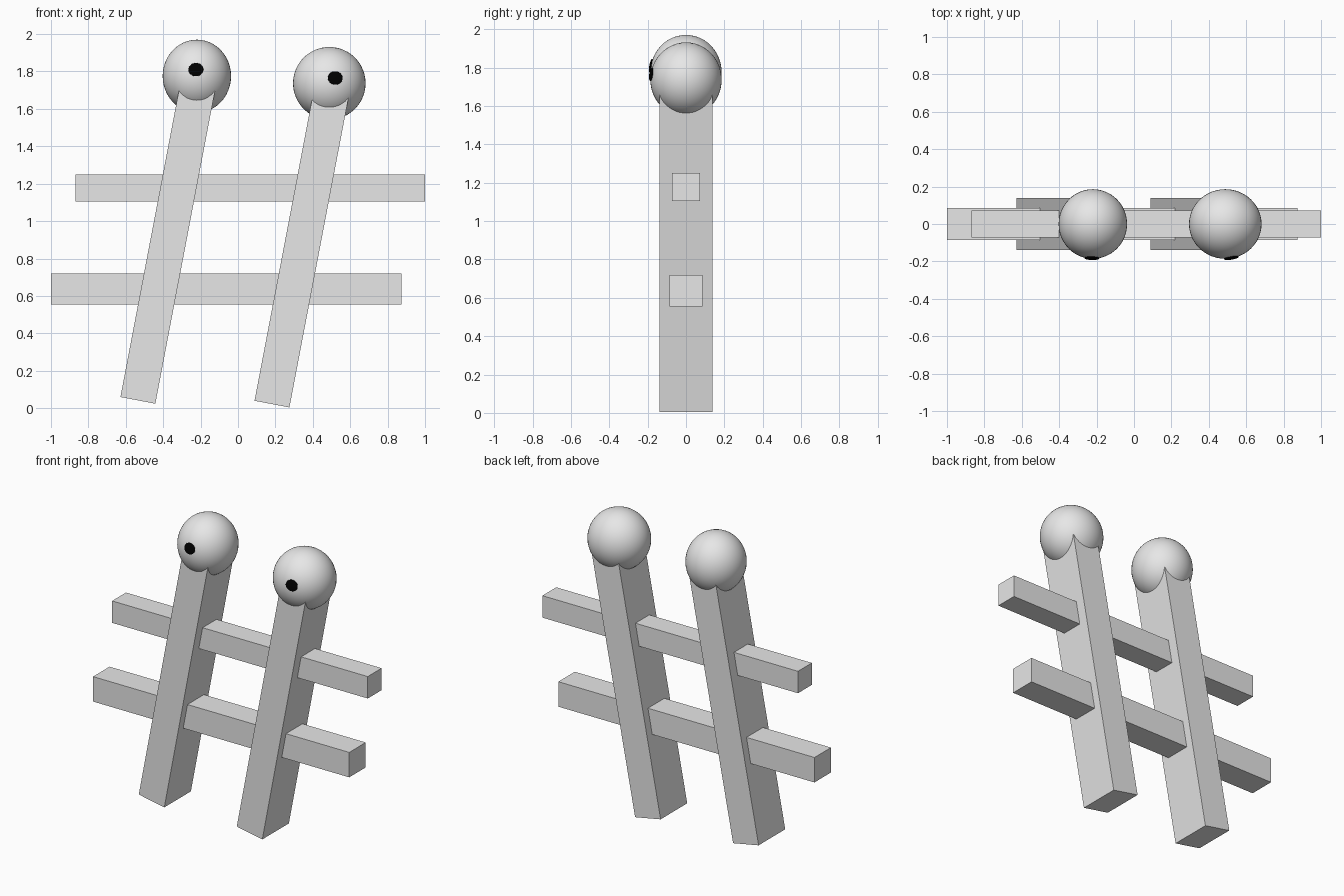
import bpy
from math import radians
from mathutils import Vector

cube = bpy.data.objects.get("Cube")
if cube:
    bpy.data.objects.remove(cube, do_unlink=True)


def material(name, color):
    mat = bpy.data.materials.new(name)
    mat.use_nodes = True
    mat.diffuse_color = color
    mat.node_tree.nodes["Principled BSDF"].inputs["Base Color"].default_value = color
    return mat


grey = material("light grey", (0.8, 0.8, 0.8, 1))
black = material("black", (0.0, 0.0, 0.0, 1))


def box(name, center, size, tilt=0):
    bpy.ops.mesh.primitive_cube_add(size=1, location=center, rotation=(0, tilt, 0))
    ob = bpy.context.object
    ob.name = name
    ob.scale = size
    ob.data.materials.append(grey)


def ball(name, center, radii, mat, segments=48, rings=24):
    bpy.ops.mesh.primitive_uv_sphere_add(segments=segments, ring_count=rings,
                                         radius=1, location=center)
    ob = bpy.context.object
    ob.name = name
    ob.scale = radii
    ob.data.materials.append(mat)
    bpy.ops.object.shade_smooth()
    return ob


def figure(side, foot, head, radii, eye_offset):
    # Leaning post, running from the foot up into the head
    tilt = radians(10.8)
    axis = Vector((0.187, 0, 0.982))
    foot, head = Vector(foot), Vector(head)
    length = (head - foot).dot(axis) - 0.03
    box(side + "_post", foot + axis * length / 2, (0.19, 0.278, length), tilt)

    # Round head
    ball(side + "_head", head, radii, grey)

    # Thin eye disc lying on the front of the head
    ex, ez = eye_offset
    rx, ry, rz = radii
    ey = -ry * (1 - (ex / rx) ** 2 - (ez / rz) ** 2) ** 0.5
    normal = Vector((ex / rx ** 2, ey / ry ** 2, ez / rz ** 2))
    eye = ball(side + "_eye", head + Vector((ex, ey, ez)),
               (0.04, 0.036, 0.008), black, 24, 12)
    eye.rotation_euler = normal.to_track_quat("Z", "Y").to_euler()


figure("right", (-0.535, 0, 0.042), (-0.22, 0, 1.775), (0.183, 0.186, 0.195), (-0.005, 0.035))
figure("left", (0.182, 0, 0.022), (0.488, 0, 1.737), (0.194, 0.186, 0.194), (0.032, 0.028))

# Horizontal rails through both posts
box("upper_rail", (0.065, 0, 1.177), (1.87, 0.145, 0.145))
box("lower_rail", (-0.063, 0, 0.637), (1.874, 0.172, 0.165))
